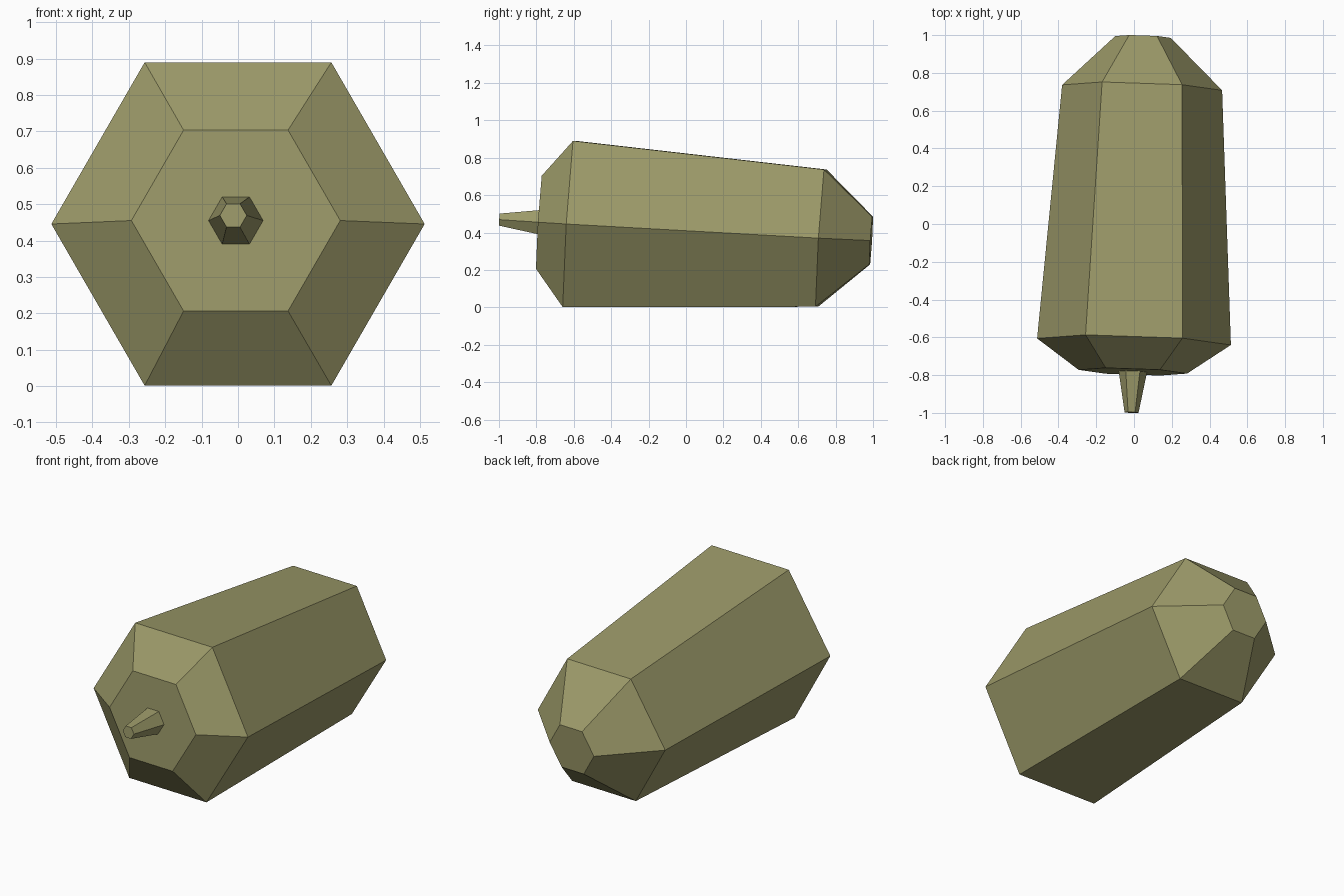
import bpy, bmesh, math

if "Cube" in bpy.data.objects:
    bpy.data.objects.remove(bpy.data.objects["Cube"])

mat = bpy.data.materials.new("olive drab")
mat.diffuse_color = (0.33, 0.32, 0.14, 1)
mat.use_nodes = True
mat.node_tree.nodes["Principled BSDF"].inputs["Base Color"].default_value = mat.diffuse_color

# hexagonal sections along the tilted body axis: centre x, y, z, radius
SECTIONS = [
    (-0.013, -0.998, 0.469, 0.037),   # spout tip
    (-0.006, -0.782, 0.455, 0.075),   # spout root, on the front face
    (-0.006, -0.782, 0.455, 0.287),   # front face edge
    (0.000, -0.623, 0.4455, 0.513),   # front shoulder
    (0.043, 0.722, 0.370, 0.4235),    # rear shoulder
    (0.048, 0.990, 0.357, 0.147),     # rear face
]


def loft(name, sections, slope_x=-0.034, slope_z=0.062):
    bm = bmesh.new()
    rings = []
    for cx, cy, cz, r in sections:
        ring = []
        for i in range(6):
            dx = r * math.cos(i * math.pi / 3)
            dz = r * math.sin(i * math.pi / 3)
            ring.append(bm.verts.new((cx + dx, cy + slope_x * dx + slope_z * dz, max(0, cz + dz))))
        rings.append(ring)
    for a, b in zip(rings, rings[1:]):
        for i in range(6):
            j = (i + 1) % 6
            bm.faces.new((a[i], a[j], b[j], b[i]))
    # end caps
    bm.faces.new(rings[0])
    bm.faces.new(rings[-1])
    bmesh.ops.recalc_face_normals(bm, faces=bm.faces)
    me = bpy.data.meshes.new(name)
    bm.to_mesh(me)
    bm.free()
    me.materials.append(mat)
    ob = bpy.data.objects.new(name, me)
    bpy.context.collection.objects.link(ob)
    return ob


# body with front spout, one continuous shell
loft("canister_body", SECTIONS)
